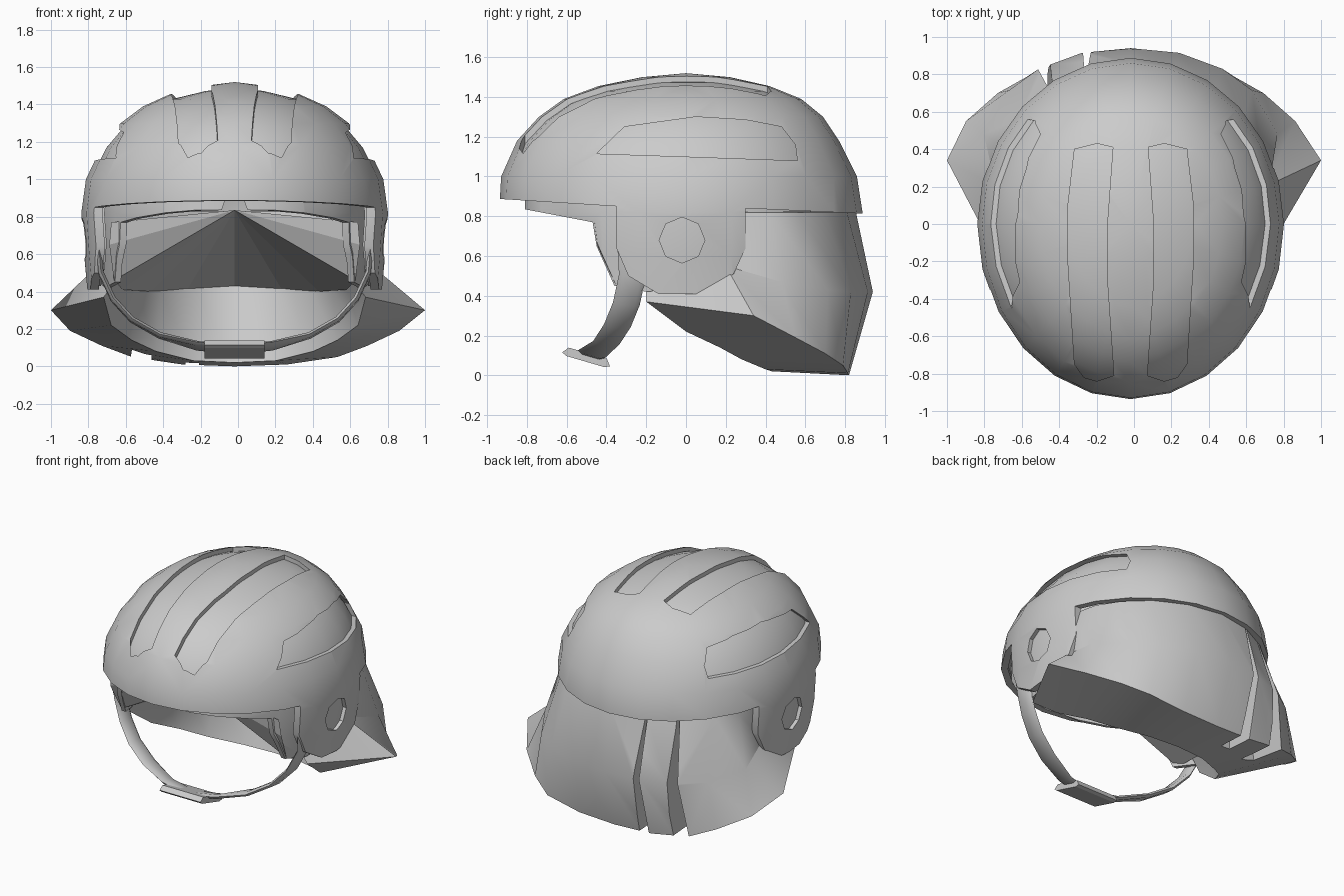
import bpy, bmesh, math
from mathutils import Vector

if "Cube" in bpy.data.objects:
    bpy.data.objects.remove(bpy.data.objects["Cube"])

grey = bpy.data.materials.new("plain grey")
grey.diffuse_color = (0.6, 0.6, 0.6, 1)
grey.use_nodes = True
grey.node_tree.nodes["Principled BSDF"].inputs["Base Color"].default_value = grey.diffuse_color
SHIFT = -.018  # the helmet sits slightly to one side of the guard's tips


def make(name, verts, faces):
    bm = bmesh.new()
    vs = [bm.verts.new((v[0] + SHIFT, v[1], v[2])) for v in verts]
    for f in faces:
        bm.faces.new([vs[i] for i in f])
    bmesh.ops.recalc_face_normals(bm, faces=bm.faces)
    me = bpy.data.meshes.new(name)
    bm.to_mesh(me)
    bm.free()
    me.materials.append(grey)
    ob = bpy.data.objects.new(name, me)
    bpy.context.collection.objects.link(ob)
    return ob


def activate(ob):
    bpy.ops.object.select_all(action='DESELECT')
    ob.select_set(True)
    bpy.context.view_layer.objects.active = ob


def smooth(ob, angle=30):
    activate(ob)
    bpy.ops.object.shade_smooth_by_angle(angle=math.radians(angle))


def prism(outline, axis, lo, hi):
    """Extrude a 2D outline along x (y,z pairs), y (x,z pairs) or z (x,y pairs)."""
    n = len(outline)
    verts = []
    for d in (lo, hi):
        for a, b in outline:
            verts.append({'x': (d, a, b), 'y': (a, d, b), 'z': (a, b, d)}[axis])
    faces = [range(n), range(n, 2 * n)]
    faces += [(i, (i + 1) % n, n + (i + 1) % n, n + i) for i in range(n)]
    return make("cutter", verts, faces)


def boolean(ob, cutter, op):
    activate(ob)
    m = ob.modifiers.new("cut", 'BOOLEAN')
    m.operation, m.solver, m.object = op, 'EXACT', cutter
    bpy.ops.object.modifier_apply(modifier=m.name)
    bpy.data.objects.remove(cutter)


# Dome rings: height, half width, front reach, back reach
RINGS = [(.33, .78, .90, .88), (.6, .805, .93, .885), (.82, .82, .94, .888),
         (1.0, .795, .93, .86), (1.18, .71, .85, .77), (1.30, .61, .74, .69),
         (1.39, .49, .615, .58), (1.455, .345, .44, .42), (1.50, .16, .22, .22)]
SEG = 24


def dome(name, inset, thick, lower_edge):
    verts = []
    for z, w, f, b in RINGS:
        k = 1 - inset / .9
        zz = z if z < .9 else z - inset * (z - .9) / .62
        for i in range(SEG):
            a = math.tau * i / SEG
            c = -math.cos(a)
            verts.append((w * k * math.sin(a), c * k * (b if c > 0 else f), zz))
    verts.append((0, 0, 1.52 - inset))
    faces = []
    for r in range(len(RINGS) - 1):
        for i in range(SEG):
            j = (i + 1) % SEG
            faces.append((r * SEG + i, r * SEG + j, (r + 1) * SEG + j, (r + 1) * SEG + i))
    top = (len(RINGS) - 1) * SEG
    faces += [(top + i, top + (i + 1) % SEG, len(verts) - 1) for i in range(SEG)]
    ob = make(name, verts, faces)
    activate(ob)
    m = ob.modifiers.new("wall", 'SOLIDIFY')
    m.thickness, m.offset = thick, -1
    bpy.ops.object.modifier_apply(modifier=m.name)
    # trim to the side outline of rim and ear flaps
    boolean(ob, prism(lower_edge + [(1.3, 1.8), (-1.3, 1.8)], 'x', -1.5, 1.5), 'INTERSECT')
    return ob


# Outer shell with ear flaps
shell = dome("outer_shell", 0, .045,
             [(-1.3, .91), (-.35, .85), (-.35, .64), (-.29, .50), (-.14, .41),
              (.09, .41), (.24, .51), (.30, .64), (.30, .84), (1.3, .795)])
# Long grooves on the crown, side grooves and ear recesses
crown = [(.095, .41), (.18, .43), (.30, .40), (.335, .1), (.335, -.2),
         (.30, -.75), (.25, -.82), (.18, -.84), (.09, -.81), (.125, -.3), (.125, .0)]
side = [(-.45, 1.115), (-.31, 1.25), (.05, 1.30), (.30, 1.285), (.48, 1.25),
        (.55, 1.16), (.56, 1.08), (0, 1.10)]
ear = [(-.02 + .115 * math.sin(math.tau * i / 8), .68 + .115 * math.cos(math.tau * i / 8))
       for i in range(8)]
for s in (1, -1):
    boolean(shell, prism([(s * x, y) for x, y in crown], 'z', 1.0, 1.8), 'DIFFERENCE')
    boolean(shell, prism(side, 'x', s * .3, s * 1.2), 'DIFFERENCE')
    boolean(shell, prism(ear, 'x', s * .5, s * 1.2), 'DIFFERENCE')
smooth(shell)

# Liner forming the groove floors
liner = dome("liner", .029, .035,
             [(-1.3, .93), (-.33, .87), (-.33, .65), (-.27, .52), (-.13, .43),
              (.08, .43), (.22, .53), (.28, .65), (.28, .86), (1.3, .83)])
smooth(liner)

# Inner padding showing below the rim
padding = dome("padding", .085, .03,
               [(-1.3, 1.0), (-.81, 1.0), (-.81, .835), (-.47, .77), (-.45, .65),
                (-.36, .45), (-.2, .42), (.1, .45), (.2, .82), (1.3, .83)])
smooth(padding)

# Inner cap: a fan from the middle of the padding down to the neck guard
edge = [(.66, -.46, .77), (.67, -.445, .65), (.645, -.355, .46),
        (.60, 0, .41), (.45, .3, .40), (.25, .5, .415), (0, .6, .43)]
edge += [(-x, y, z) for x, y, z in edge[-2::-1]]
make("inner_cap", [(0, -.46, .835)] + edge,
     [(0, i, i + 1) for i in range(1, len(edge))])

# Neck guard: half rows from the side to the centre back, mirrored
ROWS = [
    [(.74, .2, .82), (.69, .42, .82), (.60, .56, .82), (.45, .70, .82), (.24, .81, .82), (0, .855, .82)],
    [(.72, .2, .55), (.785, .48, .47), (.65, .715, .43), (.49, .83, .42), (.26, .915, .42), (0, .94, .42)],
    [(1, .34, .3), (.88, .55, .19), (.71, .70, .11), (.55, .79, .05), (.28, .815, .01), (0, .82, 0)],
    [(.7, -.2, .37), (.66, 0, .22), (.55, .17, .14), (.42, .28, .08), (.22, .4, .03), (0, .43, .02)],
    [(.64, -.2, .45), (.6, 0, .42), (.52, .2, .41), (.4, .36, .41), (.22, .52, .42), (0, .6, .43)]]
verts, faces = [], []
for row in ROWS:
    verts += row + [(-x, y, z) for x, y, z in row[-2::-1]]
N = 11
verts = [(x - SHIFT if abs(x) == 1 else x, y, z) for x, y, z in verts]
apex = len(verts)
verts.append((0, .75, .83))
for r in range(4):
    faces += [(r * N + i, r * N + i + 1, (r + 1) * N + i + 1, (r + 1) * N + i) for i in range(N - 1)]
for i in range(N - 1):
    faces += [(i, i + 1, apex), (4 * N + i, 4 * N + i + 1, apex)]
for e in (0, N - 1):
    faces += [(e, N + e, 4 * N + e), (N + e, 2 * N + e, 3 * N + e),
              (N + e, 3 * N + e, 4 * N + e), (e, 4 * N + e, apex)]
guard = make("neck_guard", verts, faces)
# Two slits that widen downwards
for top, lo, hi, depth in ((-.24, -.265, -.185, .62), (-.42, -.58, -.45, .52)):
    boolean(guard, prism([(top - .006, .84), (top + .006, .84), (hi, -.1), (lo, -.1)],
                         'y', depth, 1.3), 'DIFFERENCE')
smooth(guard, 35)

# Chin strap: flat band swept along a mirrored path, tilting near the buckle
half = [(.73, -.28, .84), (.73, -.28, .68), (.715, -.27, .5), (.65, -.30, .36),
        (.55, -.345, .25), (.40, -.40, .165), (.2, -.47, .11), (0, -.50, .09)]
path = [Vector(p) for p in half + [(-x, y, z) for x, y, z in half[-2::-1]]]
verts, faces = [], []
for i, p in enumerate(path):
    t = (path[min(i + 1, len(path) - 1)] - path[max(i - 1, 0)]).normalized()
    wide = Vector((0, .96, -.28 if abs(p.x) < .25 else -.1))
    n = t.cross(wide).normalized()
    for a, b in ((-.07, 0), (-.045, .014), (.045, .014), (.07, 0), (.045, -.014), (-.045, -.014)):
        verts.append(p + wide * a + n * b)
M = len(path)
for i in range(M - 1):
    for k in range(6):
        q = (k + 1) % 6
        faces.append((i * 6 + k, i * 6 + q, i * 6 + 6 + q, i * 6 + 6 + k))
faces += [range(6), range(6 * M - 6, 6 * M)]
smooth(make("chin_strap", verts, faces), 40)

# Buckle: tilted slab with chamfered ends
wide, up = Vector((0, .96, -.28)), Vector((0, .28, .96))
slab = [(-.125, -.01), (-.1, .022), (.1, .022), (.125, -.01), (.1, -.022), (-.1, -.022)]
pts = [Vector((0, -.50, .09)) + wide * a + up * b for a, b in slab]
prism([(p.y, p.z) for p in pts], 'x', -.16, .16).name = "buckle"
